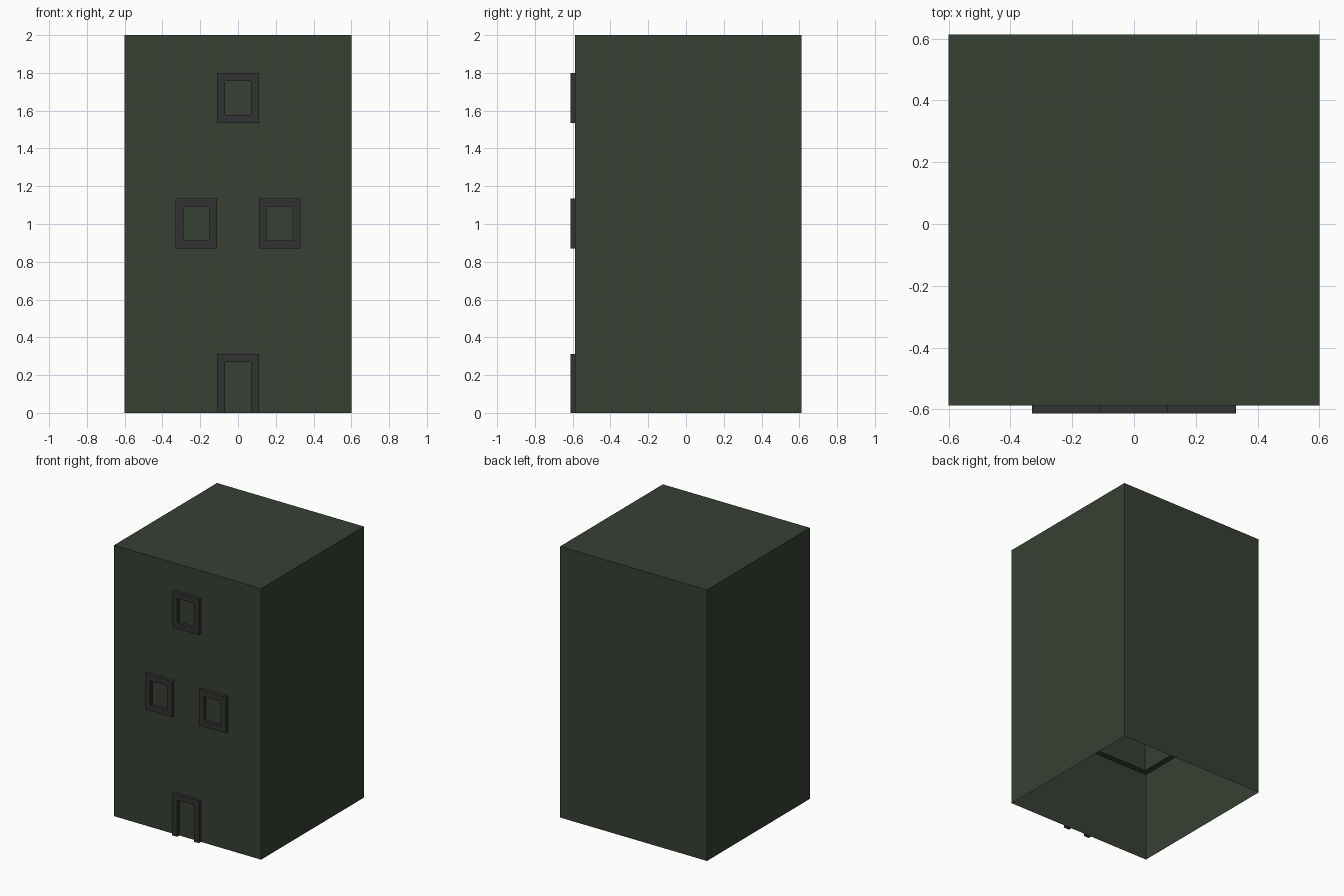
import bpy, bmesh

if "Cube" in bpy.data.objects:
    bpy.data.objects.remove(bpy.data.objects["Cube"])

W, H = 0.6, 2.0               # half width and height of the tower
FRONT, BACK = -0.5875, 0.6125
DEPTH = 0.025                 # how far the frames stand out


def material(name, rgb):
    m = bpy.data.materials.new(name)
    m.diffuse_color = (*rgb, 1)
    m.use_nodes = True
    m.node_tree.nodes["Principled BSDF"].inputs["Base Color"].default_value = m.diffuse_color
    return m


def make_object(name, bm, mat):
    me = bpy.data.meshes.new(name)
    bm.to_mesh(me)
    bm.free()
    me.materials.append(mat)
    ob = bpy.data.objects.new(name, me)
    bpy.context.collection.objects.link(ob)
    return ob


green = material("wall_green", (0.038, 0.051, 0.034))
dark = material("frame_dark", (0.034, 0.032, 0.034))

# tower shell, open underneath, with thicker walls above an inner ledge
bm = bmesh.new()
bmesh.ops.create_cube(bm, size=1)
for v in bm.verts:
    v.co = (v.co.x * 2 * W, v.co.y * (BACK - FRONT) + (BACK + FRONT) / 2,
            (v.co.z + 0.5) * H)
bm.normal_update()
bottom = min(bm.faces, key=lambda f: f.calc_center_median().z)


def push_up(dz):
    global bottom
    bottom = bmesh.ops.extrude_discrete_faces(bm, faces=[bottom])["faces"][0]
    bmesh.ops.translate(bm, verts=bottom.verts, vec=(0, 0, dz))


push_up(0.67)
bm.normal_update()
bmesh.ops.inset_region(bm, faces=[bottom], thickness=0.06)
push_up(H - 0.67 - 0.02)
make_object("tower", bm, green)


# frames: extruded outline of a rectangle with a rectangular opening
def frame(name, cx, z0, z1, sill):
    ox, ix, head = 0.11, 0.068, 0.042
    outer = [(-ox, z0), (-ox, z1), (ox, z1), (ox, z0)]
    inner = [(-ix, z0 + sill), (-ix, z1 - head), (ix, z1 - head), (ix, z0 + sill)]
    bm = bmesh.new()
    a, b = [[bm.verts.new((cx + x, FRONT - DEPTH, z)) for x, z in ring]
            for ring in (outer, inner)]
    for i in range(4 if sill else 3):
        j = (i + 1) % 4
        bm.faces.new((a[i], a[j], b[j], b[i]))
    ext = bmesh.ops.extrude_face_region(bm, geom=bm.faces[:], use_keep_orig=True)
    bmesh.ops.translate(bm, vec=(0, DEPTH, 0),
                        verts=[g for g in ext["geom"] if isinstance(g, bmesh.types.BMVert)])
    bmesh.ops.recalc_face_normals(bm, faces=bm.faces[:])
    make_object(name, bm, dark)


frame("door_frame", 0, 0, 0.312, 0)
for side, cx in (("left", -0.22), ("right", 0.22)):
    frame(f"window_frame_{side}", cx, 0.87, 1.135, 0.042)
frame("window_frame_top", 0, 1.535, 1.80, 0.042)
